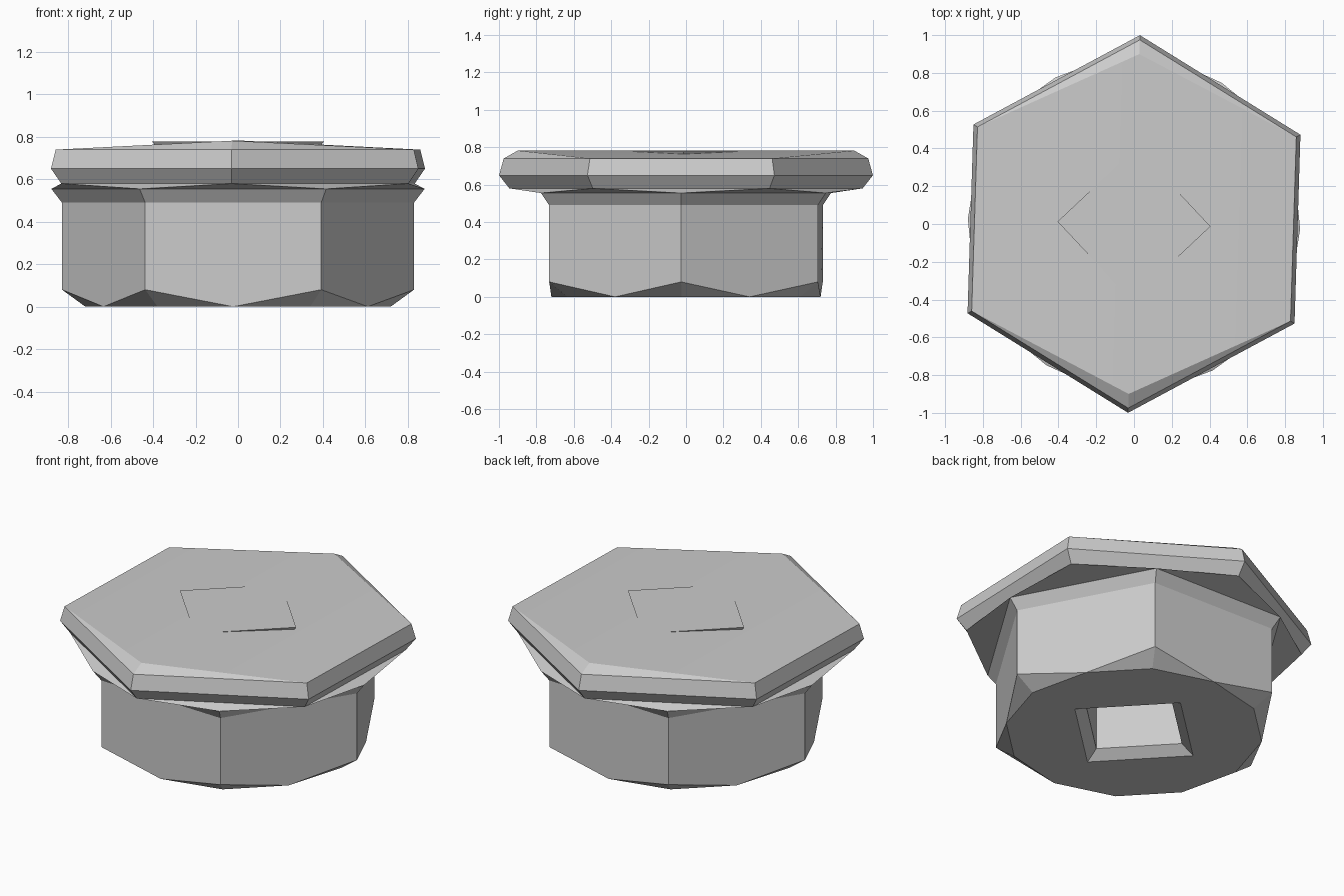
import bpy, bmesh
from math import radians, sin, cos

cube = bpy.data.objects.get("Cube")
if cube:
    bpy.data.objects.remove(cube, do_unlink=True)

# Single metal colour
steel = bpy.data.materials.new("grey_metal")
steel.use_nodes = True
colour = (0.6, 0.6, 0.6, 1)
steel.diffuse_color = colour
steel.node_tree.nodes["Principled BSDF"].inputs["Base Color"].default_value = colour

TWIST = -1.8  # whole part is turned slightly about z


def ring(bm, count, radius, z, start=0):
    step = 360 / count
    angles = [radians(TWIST + start + step * i) for i in range(count)]
    return [bm.verts.new((radius * cos(a), radius * sin(a), z)) for a in angles]


def band(bm, lower, upper):
    n = len(lower)
    for i in range(n):
        j = (i + 1) % n
        bm.faces.new((lower[i], lower[j], upper[j], upper[i]))


def finish(bm, name):
    bmesh.ops.recalc_face_normals(bm, faces=bm.faces[:])
    mesh = bpy.data.meshes.new(name)
    bm.to_mesh(mesh)
    bm.free()
    obj = bpy.data.objects.new(name, mesh)
    mesh.materials.append(steel)
    bpy.context.collection.objects.link(obj)
    bpy.ops.object.select_all(action='DESELECT')
    obj.select_set(True)
    bpy.context.view_layer.objects.active = obj
    bpy.ops.object.shade_smooth_by_angle(angle=radians(15))
    return obj


bm = bmesh.new()

# Hexagonal shank with rounded-off bottom corners
foot = ring(bm, 12, 0.72, 0)
low = ring(bm, 6, 0.83, 0.08)
high = ring(bm, 6, 0.83, 0.49)
flare = ring(bm, 6, 0.88, 0.555)
for i in range(6):
    j = (i + 1) % 6
    mid = foot[2 * i + 1]
    bm.faces.new((low[i], mid, low[j], high[j], high[i]))
    bm.faces.new((low[i], foot[2 * i], mid))
    bm.faces.new((low[i], foot[2 * i - 1], foot[2 * i]))
band(bm, high, flare)

# Flange, turned by half a side against the shank
under = ring(bm, 6, 0.945, 0.58, 30)
rim = ring(bm, 6, 1.0, 0.65, 30)
crown = ring(bm, 6, 0.975, 0.74, 30)
for i in range(6):
    bm.faces.new((flare[i], flare[(i + 1) % 6], under[i]))
    bm.faces.new((flare[i], under[i], under[i - 1]))
band(bm, under, rim)
band(bm, rim, crown)

# Shallow ridged top
back, front = ring(bm, 2, 0.9, 0.782, 90)
bm.faces.new((crown[0], crown[1], back))
bm.faces.new((crown[1], crown[2], back))
bm.faces.new((crown[3], crown[4], front))
bm.faces.new((crown[4], crown[5], front))
bm.faces.new((crown[2], crown[3], front, back))
bm.faces.new((crown[5], crown[0], back, front))

# Square socket with a bevelled mouth
mouth = ring(bm, 4, 0.42, 0)
throat = ring(bm, 4, 0.34, 0.05)
end = ring(bm, 4, 0.34, 0.7)
band(bm, mouth, throat)
band(bm, throat, end)
bm.faces.new(end)
edges = [bm.edges.get((loop[i - 1], loop[i])) for loop in (foot, mouth) for i in range(len(loop))]
bmesh.ops.triangle_fill(bm, use_beauty=True, edges=edges, normal=(0, 0, -1))
finish(bm, "flanged_plug")

# Square plate just proud of the sloping top
bm = bmesh.new()
base = ring(bm, 4, 0.38, 0.745)
top = ring(bm, 4, 0.405, 0.778)
band(bm, base, top)
bm.faces.new(base)
bm.faces.new(top)
finish(bm, "socket_cap")
